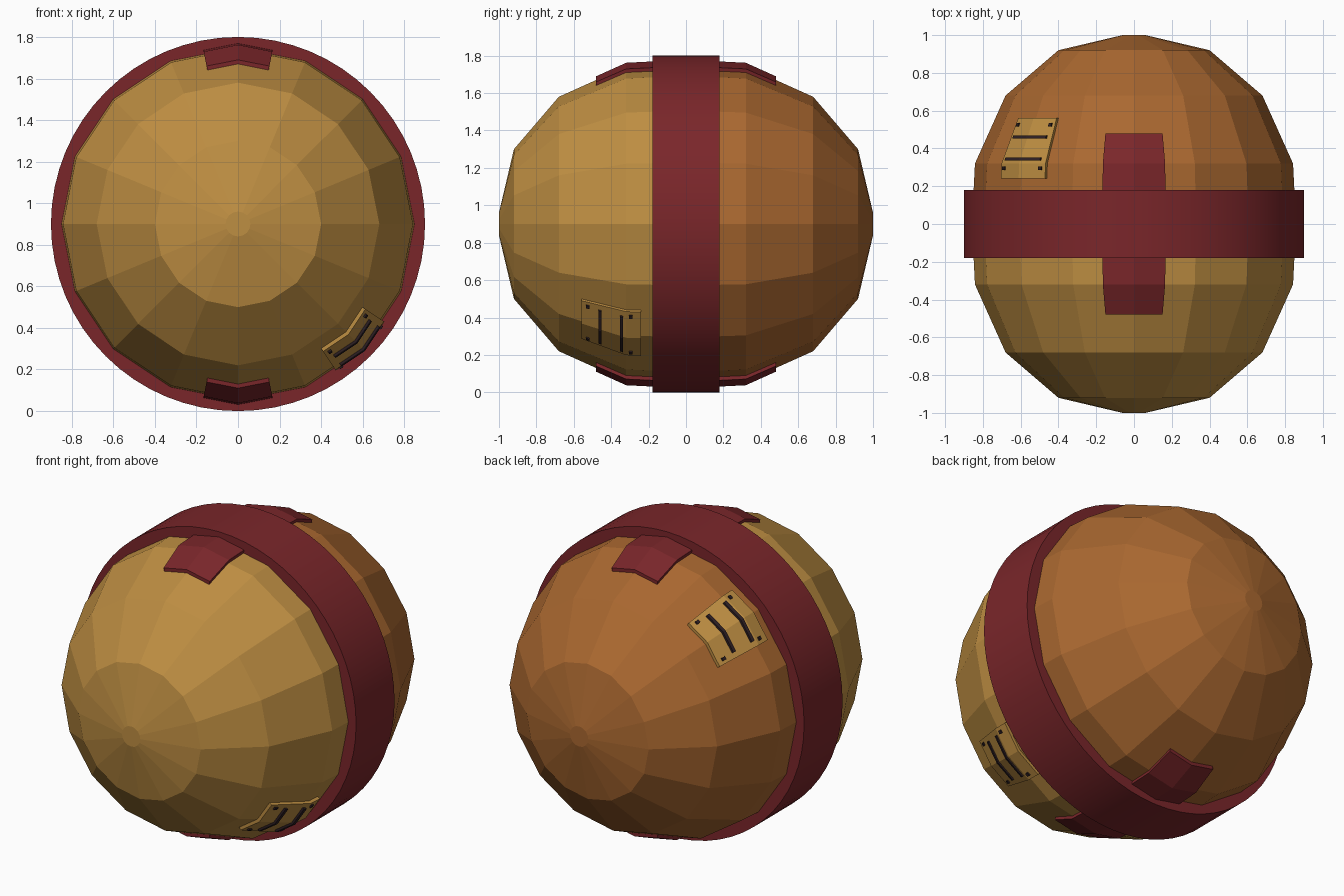
import bpy, bmesh
from math import sin, cos, pi, floor

cube = bpy.data.objects.get("Cube")
if cube:
    bpy.data.objects.remove(cube, do_unlink=True)

SIDES = 16
CENTRE = 0.9
# half profile of the body: (distance along y, radius)
PROFILE = [(0, 0.858), (0.32, 0.842), (0.68, 0.68), (0.92, 0.4), (1.0, 0.06)]


def material(name, srgb):
    lin = [((c / 255 + 0.055) / 1.055) ** 2.4 for c in srgb] + [1]
    m = bpy.data.materials.new(name)
    m.use_nodes = True
    m.diffuse_color = lin
    m.node_tree.nodes["Principled BSDF"].inputs["Base Color"].default_value = lin
    return m


gold = material("ochre gold", (190, 142, 66))
orange = material("burnt orange", (170, 104, 48))
red = material("deep red", (122, 38, 42))
dark = material("dark stitch", (44, 30, 34))


def finish(name, bm, mats):
    bmesh.ops.recalc_face_normals(bm, faces=bm.faces)
    mesh = bpy.data.meshes.new(name)
    bm.to_mesh(mesh)
    bm.free()
    for m in mats:
        mesh.materials.append(m)
    ob = bpy.data.objects.new(name, mesh)
    bpy.context.collection.objects.link(ob)
    return ob


def lathe(bm, rings, sides, closed=False):
    """Revolve (y, radius) rings around the y axis."""
    loops = [[bm.verts.new((r * cos(2 * pi * i / sides), y, CENTRE + r * sin(2 * pi * i / sides)))
              for i in range(sides)] for y, r in rings]
    pairs = list(zip(loops, loops[1:]))
    if closed:
        pairs.append((loops[-1], loops[0]))
    for a, b in pairs:
        for i in range(sides):
            j = (i + 1) % sides
            bm.faces.new((a[i], a[j], b[j], b[i]))
    if not closed:
        bm.faces.new(loops[0])
        bm.faces.new(loops[-1])


def radius_at(y):
    for (y0, r0), (y1, r1) in zip(PROFILE, PROFILE[1:]):
        if y0 <= abs(y) <= y1:
            return r0 + (r1 - r0) * (abs(y) - y0) / (y1 - y0)


def on_body(u, y, lift):
    """Point on the faceted body; u counts facets around the y axis."""
    k, f = floor(u), u - floor(u)
    a, b = 2 * pi * k / SIDES, 2 * pi * (k + 1) / SIDES
    r = radius_at(y) + lift
    return (r * (cos(a) * (1 - f) + cos(b) * f), y,
            CENTRE + r * (sin(a) * (1 - f) + sin(b) * f))


def patch(bm, us, ys, low, high):
    """Solid sheet that follows the body facets."""
    grids = [[[bm.verts.new(on_body(u, y, h)) for y in ys] for u in us] for h in (low, high)]
    m, n = len(us), len(ys)
    for g in grids:
        for i in range(m - 1):
            for j in range(n - 1):
                bm.faces.new((g[i][j], g[i + 1][j], g[i + 1][j + 1], g[i][j + 1]))
    lo, hi = grids
    for i in range(m - 1):
        for j in (0, n - 1):
            bm.faces.new((lo[i][j], lo[i + 1][j], hi[i + 1][j], hi[i][j]))
    for j in range(n - 1):
        for i in (0, m - 1):
            bm.faces.new((lo[i][j], lo[i][j + 1], hi[i][j + 1], hi[i][j]))


# Faceted body, gold front half and orange back half
bm = bmesh.new()
lathe(bm, [(-y, r) for y, r in reversed(PROFILE)] + PROFILE[1:], SIDES)
for f in bm.faces:
    f.material_index = int(f.calc_center_median().y > 0)
finish("body", bm, [gold, orange])

# Round band about the middle
bm = bmesh.new()
lathe(bm, [(-0.18, 0.8), (-0.18, 0.9), (0.18, 0.9), (0.18, 0.8)], 64, closed=True)
band = finish("band", bm, [red])
bpy.ops.object.select_all(action="DESELECT")
band.select_set(True)
bpy.context.view_layer.objects.active = band
bpy.ops.object.shade_smooth_by_angle(angle=pi / 6)

# Straps crossing under the band
for name, u in (("top_strap", 4), ("bottom_strap", 12)):
    bm = bmesh.new()
    patch(bm, (u - 0.5, u, u + 0.5), (-0.48, -0.32, 0, 0.32, 0.48), -0.01, 0.02)
    finish(name, bm, [red])

# Repair plates with two stitches and four corner pins
for side, u, s in (("front", 14, -1), ("back", 6, 1)):
    bm = bmesh.new()
    patch(bm, (u - 0.5, u, u + 0.5), (s * 0.24, s * 0.32, s * 0.56), -0.01, 0.018)
    finish(side + "_plate", bm, [gold])

    bm = bmesh.new()
    for y in (0.345, 0.46):
        patch(bm, (u - 0.4, u, u + 0.4), (s * (y - 0.008), s * (y + 0.008)), 0.01, 0.03)
    finish(side + "_stitches", bm, [dark])

    bm = bmesh.new()
    for y in (0.295, 0.525):
        for v in (u - 0.41, u + 0.41):
            patch(bm, (v - 0.03, v + 0.03), (s * (y - 0.009), s * (y + 0.009)), 0.01, 0.027)
    finish(side + "_pins", bm, [dark])
